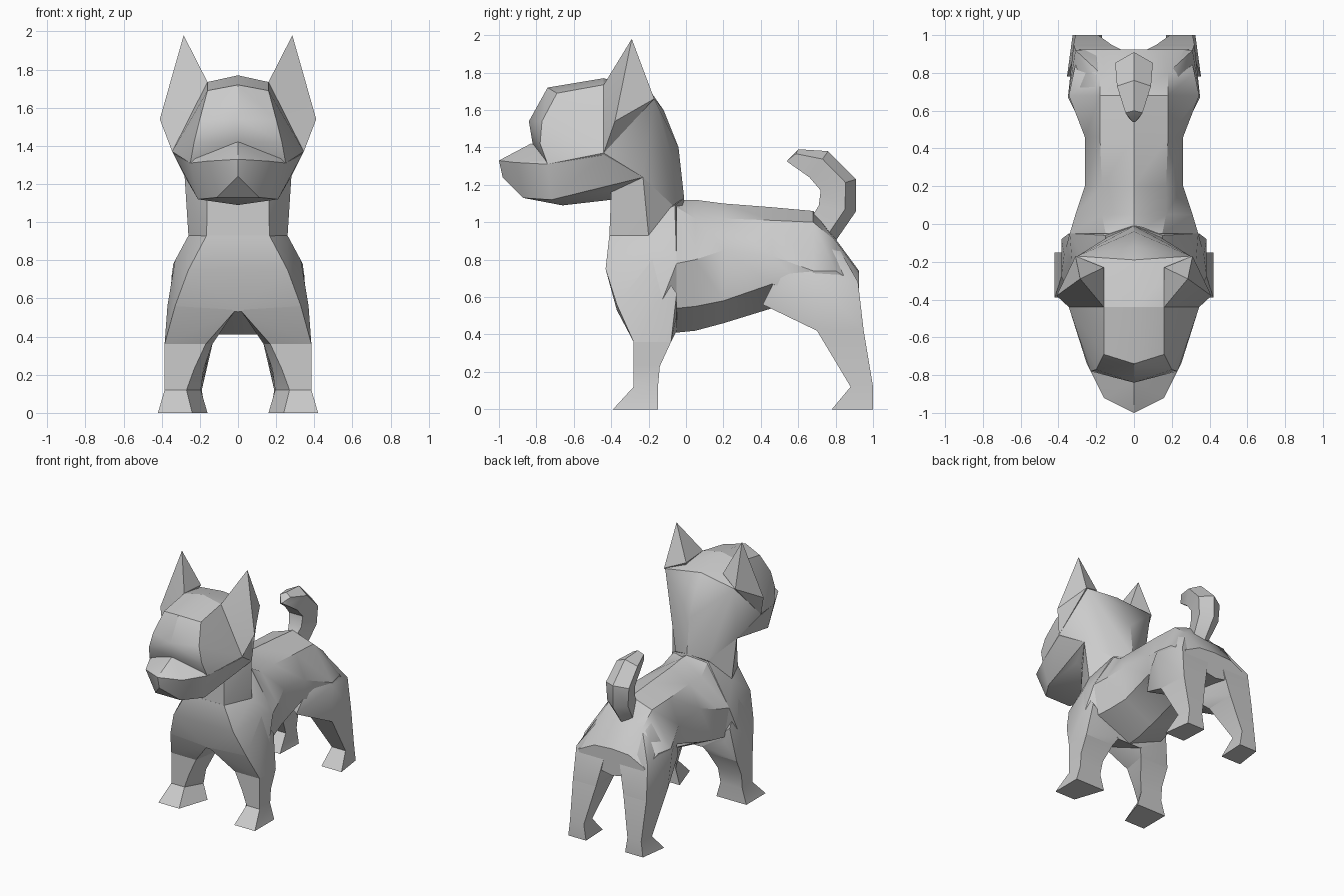
import bpy
import bmesh
import math

cube = bpy.data.objects.get("Cube")
if cube:
    bpy.data.objects.remove(cube)

grey = bpy.data.materials.new("plain grey")
grey.use_nodes = True
COLOR = (0.6, 0.6, 0.6, 1)
grey.diffuse_color = COLOR
grey.node_tree.nodes["Principled BSDF"].inputs["Base Color"].default_value = COLOR


def finish(name, bm):
    """Turn a bmesh into a shaded object with the grey material."""
    bmesh.ops.recalc_face_normals(bm, faces=bm.faces)
    mesh = bpy.data.meshes.new(name)
    bm.to_mesh(mesh)
    bm.free()
    mesh.materials.append(grey)
    obj = bpy.data.objects.new(name, mesh)
    bpy.context.collection.objects.link(obj)
    bpy.ops.object.select_all(action="DESELECT")
    obj.select_set(True)
    bpy.context.view_layer.objects.active = obj
    bpy.ops.object.shade_smooth_by_angle(angle=math.radians(32))


def hull(name, points, sides=(1, -1)):
    """Faceted solid around the points, repeated on each given side."""
    bm = bmesh.new()
    for x, y, z in points:
        for side in sides if x else (1,):
            bm.verts.new((x * side, y, z))
    result = bmesh.ops.convex_hull(bm, input=bm.verts)
    spare = {g for g in result["geom_interior"] + result["geom_unused"]
             if isinstance(g, bmesh.types.BMVert) and g.is_valid}
    bmesh.ops.delete(bm, geom=list(spare), context="VERTS")
    bmesh.ops.dissolve_limit(bm, angle_limit=math.radians(1), verts=bm.verts, edges=bm.edges)
    finish(name, bm)


def loft(name, rings):
    """Skin over equal rings of points, closed at both ends."""
    bm = bmesh.new()
    rows = [[bm.verts.new(p) for p in ring] for ring in rings]
    n = len(rows[0])
    for low, high in zip(rows, rows[1:]):
        for i in range(n):
            j = (i + 1) % n
            bm.faces.new((low[i], low[j], high[j], high[i]))
    bm.faces.new(rows[0])
    bm.faces.new(rows[-1])
    finish(name, bm)


def mirrored(half):
    """Close a half ring that starts and ends on the centre plane."""
    return half + [(-x, y, z) for x, y, z in half[-2:0:-1]]


# Front of the skull with flat crown and face
hull("skull", [
    (0, -.74, 1.72), (.16, -.69, 1.69), (0, -.44, 1.77), (.16, -.44, 1.735),
    (0, -.84, 1.54), (.2, -.77, 1.54), (0, -.82, 1.42), (.23, -.78, 1.42),
    (.25, -.74, 1.31), (.345, -.44, 1.37), (.28, -.23, 1.24)])

# Muzzle and jaw
hull("muzzle", [
    (0, -1, 1.33), (.16, -.92, 1.32), (.25, -.74, 1.31), (0, -.83, 1.42),
    (0, -.98, 1.24), (.11, -.87, 1.13), (0, -.66, 1.09), (.21, -.72, 1.12),
    (.34, -.44, 1.36), (.21, -.41, 1.17), (0, -.4, 1.12), (.28, -.23, 1.24)])

# Back of the head, tapering down to the nape
hull("nape", [
    (0, -.44, 1.77), (.16, -.44, 1.735), (.345, -.44, 1.37), (.3, -.17, 1.66),
    (0, -.19, 1.7), (0, -.12, 1.6), (0, -.04, 1.4), (0, -.01, 1.13),
    (.14, -.07, 1.09), (.28, -.23, 1.24), (.2, -.4, 1.2)])

# Neck
hull("neck", [
    (.28, -.23, 1.24), (.26, -.2, .93), (.14, -.07, 1.09), (0, -.02, 1.12),
    (.16, -.4, 1.18), (.165, -.41, .92)])

# Chest
hull("chest", [
    (.165, -.41, .93), (.26, -.43, .75), (.33, -.37, .56), (0, -.37, .53),
    (.26, -.2, .93), (.33, -.18, .8), (.37, -.16, .5), (.34, -.05, .78),
    (.3, -.05, .54), (.1, -.05, .41), (0, -.01, 1.13), (.15, -.06, 1.09)])

# Torso: y, spine z, back edge, flank, belly edge, belly z
TORSO = [
    (-.05, 1.12, (.15, 1.08), (.34, .78), (.3, .54), .41),
    (.05, 1.12, (.17, 1.02), (.31, .8), (.28, .55), .42),
    (.2, 1.1, (.17, 1.02), (.26, .85), (.25, .58), .46),
    (.46, 1.08, (.18, 1.01), (.26, .82), (.25, .67), .54),
    (.68, 1.06, (.18, 1), (.345, .74), (.3, .6), .56),
    (.8, .91, (.18, .9), (.32, .74), (.29, .6), .55),
    (.925, .74, (.15, .73), (.29, .66), (.26, .58), .53)]
loft("torso", [
    mirrored([(0, y, top), *[(x, y, z) for x, z in edges], (0, y, belly)])
    for y, top, *edges, belly in TORSO])

# Lower legs and paws: z, inner front x, inner rear x, outer front x,
# outer rear x, front y, rear y
FRONT_LEG = [
    (0, .24, .16, .42, .42, -.39, -.15), (.12, .27, .195, .385, .385, -.28, -.15),
    (.23, .23, .18, .385, .385, -.28, -.14), (.36, .17, .135, .385, .385, -.28, -.08)]
REAR_LEG = [
    (0, .18, .17, .355, .325, .78, 1), (.12, .2, .19, .32, .31, .88, 1),
    (.42, .13, .12, .33, .32, .7, .95)]
# Upper legs that blend into the body
SHOULDER = [
    (.17, -.28, .36), (.135, -.08, .36), (.385, -.28, .36), (.385, -.08, .36),
    (.02, -.37, .53), (.33, -.37, .56), (.26, -.42, .75), (.1, -.05, .42),
    (.37, -.16, .56), (.33, -.18, .8), (.345, -.05, .62), (.3, -.05, .5)]
THIGH = [
    (.13, .7, .42), (.12, .95, .42), (.33, .7, .42), (.32, .95, .42),
    (.25, .48, .7), (.22, .41, .56), (.06, .55, .56), (.35, .67, .72),
    (.31, .92, .68), (.06, .92, .68), (.18, .8, .89), (.18, .68, .98)]
# Pointed ear
EAR = [
    (.285, -.29, 1.98), (.16, -.44, 1.735), (.41, -.38, 1.54),
    (.345, -.44, 1.37), (.31, -.17, 1.66), (.16, -.23, 1.72)]

for side, label in ((1, "left"), (-1, "right")):
    for part, rows in (("front_leg", FRONT_LEG), ("rear_leg", REAR_LEG)):
        loft(f"{label}_{part}", [
            [(a * side, f, z), (c * side, f, z), (d * side, r, z), (b * side, r, z)]
            for z, a, b, c, d, f, r in rows])
    for part, points in (("shoulder", SHOULDER), ("thigh", THIGH), ("ear", EAR)):
        hull(f"{label}_{part}", points, (side,))

# Curled tail: outer (y, z), inner (y, z), half width
TAIL = [
    ((.8, .9), (.68, 1.04), .07), ((.91, 1.06), (.71, 1.09), .09),
    ((.91, 1.23), (.72, 1.17), .1), ((.76, 1.38), (.66, 1.24), .09),
    ((.6, 1.39), (.56, 1.31), .045), ((.545, 1.335), (.54, 1.325), .01)]


def tail_ring(outer, inner, width):
    mid = [o * .7 + i * .3 for o, i in zip(outer, inner)]
    return mirrored([(0, *outer), (width, *mid), (width * .6, *inner), (0, *inner)])


loft("tail", [tail_ring(*row) for row in TAIL])
